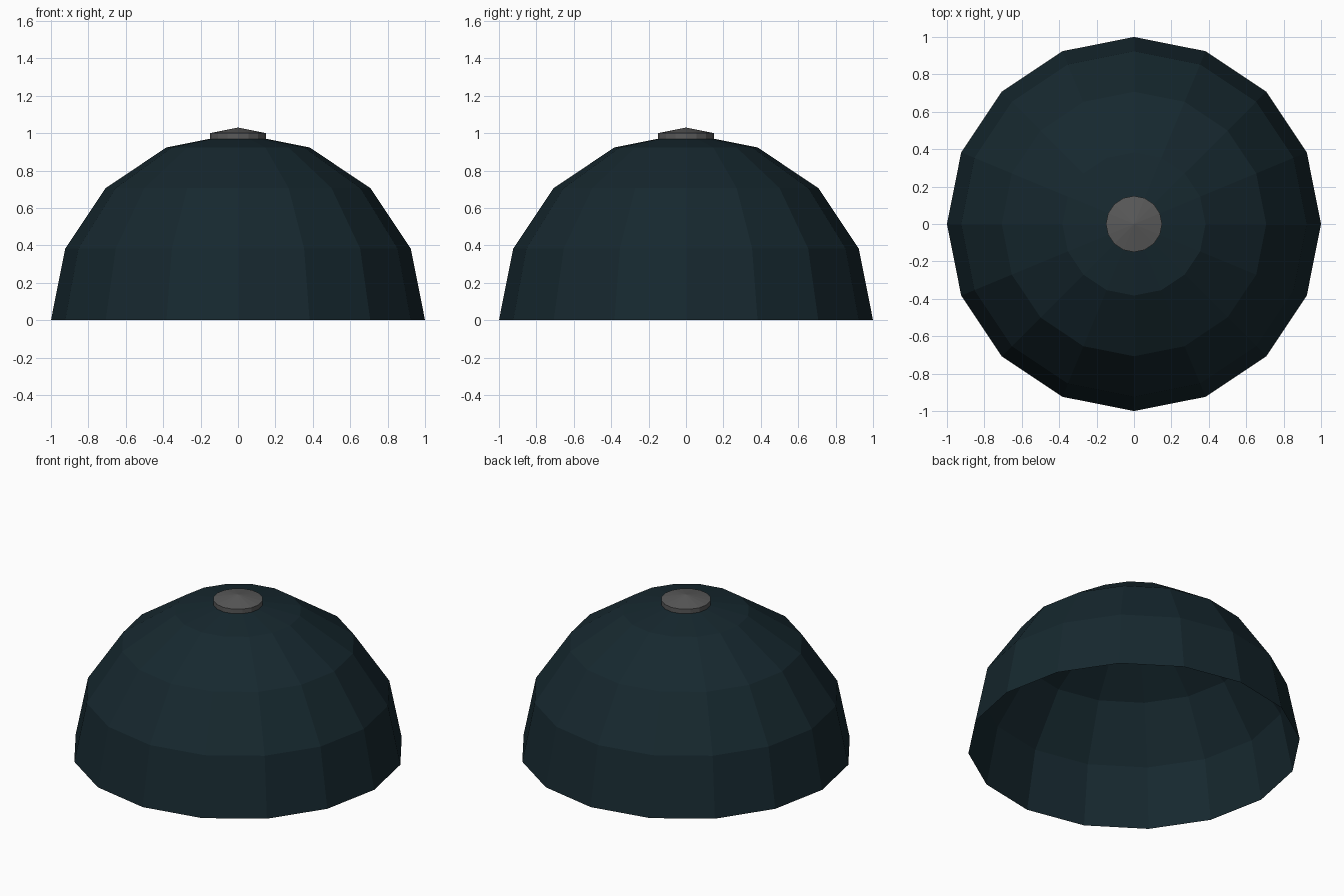
import bpy, bmesh
from math import sin, cos, pi, radians

if "Cube" in bpy.data.objects:
    bpy.data.objects.remove(bpy.data.objects["Cube"])

SEGMENTS = 16


def material(name, rgb):
    m = bpy.data.materials.new(name)
    m.diffuse_color = (*rgb, 1)
    m.use_nodes = True
    m.node_tree.nodes["Principled BSDF"].inputs["Base Color"].default_value = m.diffuse_color
    return m


def lathe(name, profile, apex_z, mat):
    """Revolve (radius, z) points into an open-bottomed shell closed by an apex."""
    bm = bmesh.new()
    rings = [[bm.verts.new((r * cos(2 * pi * i / SEGMENTS),
                            r * sin(2 * pi * i / SEGMENTS), z))
              for i in range(SEGMENTS)] for r, z in profile]
    apex = bm.verts.new((0, 0, apex_z))
    for i in range(SEGMENTS):
        j = (i + 1) % SEGMENTS
        for low, high in zip(rings, rings[1:]):
            bm.faces.new((low[i], low[j], high[j], high[i]))
        bm.faces.new((rings[-1][i], rings[-1][j], apex))
    mesh = bpy.data.meshes.new(name)
    bm.to_mesh(mesh)
    bm.free()
    mesh.materials.append(mat)
    obj = bpy.data.objects.new(name, mesh)
    bpy.context.collection.objects.link(obj)
    return obj


# Faceted hemispherical shell, open underneath
dome_profile = [(cos(radians(a)), sin(radians(a))) for a in (0, 22.5, 45, 67.5)]
lathe("dome_shell", dome_profile, 1.0, material("dark_teal", (0.008, 0.021, 0.028)))

# Small button on the crown with a shallow conical top
lathe("crown_button", [(0.15, 0.97), (0.15, 1.0)], 1.03,
      material("dark_grey", (0.1, 0.1, 0.1)))
